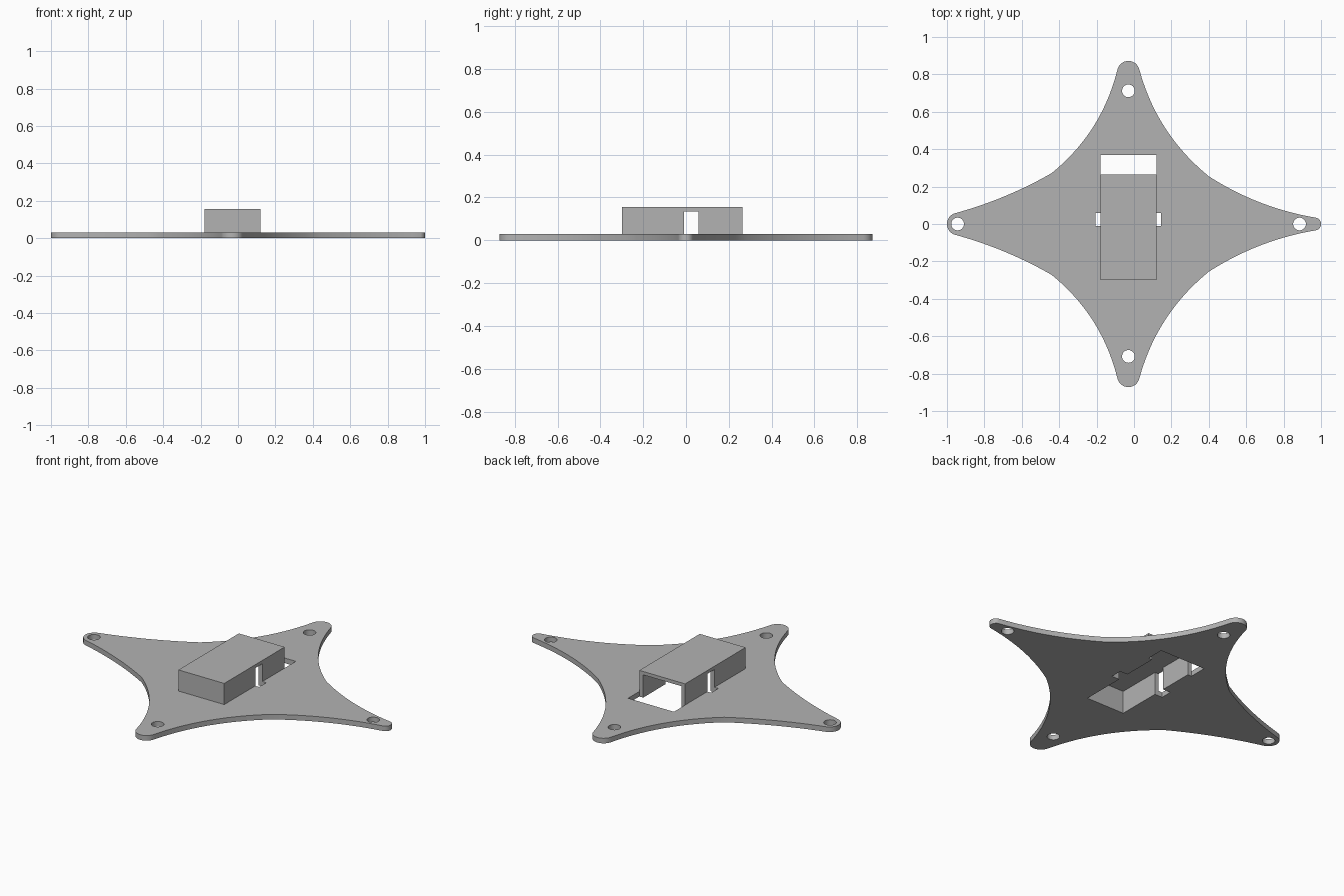
import bpy
from math import cos, sin, pi, radians
from mathutils import Vector

cube = bpy.data.objects.get("Cube")
if cube:
    bpy.data.objects.remove(cube, do_unlink=True)

grey = bpy.data.materials.new("plain grey")
grey.use_nodes = True
grey.diffuse_color = (0.45, 0.45, 0.45, 1)
grey.node_tree.nodes["Principled BSDF"].inputs["Base Color"].default_value = (0.45, 0.45, 0.45, 1)

PLATE, ROOF, TOP = 0.03, 0.135, 0.155      # heights of plate top, roof underside, roof top
X0, X1, Y0, Y1 = -0.18, 0.12, -0.30, 0.265  # housing footprint
WALL = 0.025
SLOT0, SLOT1 = -0.01, 0.058                # side slot range in y
CENTRE = -0.03


def extrude(name, loops, z0, z1):
    """Solid from flat loops; inner loops become holes."""
    curve = bpy.data.curves.new(name, "CURVE")
    curve.dimensions = "2D"
    curve.fill_mode = "BOTH"
    curve.extrude = (z1 - z0) / 2
    for loop in loops:
        spline = curve.splines.new("POLY")
        spline.points.add(len(loop) - 1)
        for point, (x, y) in zip(spline.points, loop):
            point.co = (x, y, 0, 1)
        spline.use_cyclic_u = True
    temp = bpy.data.objects.new(name + "_profile", curve)
    bpy.context.collection.objects.link(temp)
    bpy.context.view_layer.update()
    graph = bpy.context.evaluated_depsgraph_get()
    mesh = bpy.data.meshes.new_from_object(temp.evaluated_get(graph))
    bpy.data.objects.remove(temp, do_unlink=True)
    mesh.name = name
    for v in mesh.vertices:
        v.co.z += (z0 + z1) / 2
    mesh.materials.clear()
    mesh.materials.append(grey)
    obj = bpy.data.objects.new(name, mesh)
    bpy.context.collection.objects.link(obj)
    bpy.ops.object.select_all(action="DESELECT")
    obj.select_set(True)
    bpy.context.view_layer.objects.active = obj
    # weld the rim to the faces before smoothing
    bpy.ops.object.mode_set(mode="EDIT")
    bpy.ops.mesh.select_all(action="SELECT")
    bpy.ops.mesh.remove_doubles(threshold=0.0001)
    bpy.ops.mesh.normals_make_consistent(inside=False)
    bpy.ops.object.mode_set(mode="OBJECT")
    bpy.ops.object.shade_smooth_by_angle(angle=radians(30))
    return obj


def round_tip(x, y, r, start, end, steps=10):
    angles = [radians(start + (end - start) * i / steps) for i in range(steps + 1)]
    return [(x + r * cos(a), y + r * sin(a)) for a in angles]


def sweep(a, b, sag, steps=14):
    """Inner points of a shallow arc from a to b, bowed toward the centre."""
    a, b = Vector(a), Vector(b)
    side = Vector((a.y - b.y, b.x - a.x)).normalized()
    pts = []
    for i in range(1, steps):
        t = i / steps
        pts.append(tuple(a.lerp(b, t) + side * sag * 4 * t * (1 - t)))
    return pts


def rect(x0, x1, y0, y1):
    return [(x0, y0), (x1, y0), (x1, y1), (x0, y1)]


# Star-shaped plate: back half of the outline, then mirrored to the front
right_tip = round_tip(0.965, 0, 0.035, 0, 70)
back_tip = round_tip(CENTRE, 0.812, 0.06, 15, 165, 16)
left_tip = round_tip(-0.94, 0, 0.06, 108, 180)
right_knee, left_knee = (0.40, 0.255), (-0.44, 0.272)
half = (right_tip + sweep(right_tip[-1], right_knee, 0.032) + [right_knee]
        + sweep(right_knee, back_tip[0], 0.055) + back_tip
        + sweep(back_tip[-1], left_knee, 0.055) + [left_knee]
        + sweep(left_knee, left_tip[0], 0.018) + left_tip)
outline = half + [(x, -y) for x, y in reversed(half[1:-1])]

# Screw holes
holes = [round_tip(x, y, 0.034, 0, 348.75, 31)
         for x, y in ((CENTRE, 0.712), (CENTRE, -0.708), (-0.943, 0), (0.885, 0))]

# Opening under the housing, with slot notches and a wide mouth at the back
IN, OUT, MOUTH = X1 - WALL, X1 + 0.025, 0.37
side = [(IN, Y0 + WALL), (IN, SLOT0), (OUT, SLOT0), (OUT, SLOT1),
        (IN, SLOT1), (IN, Y1), (X1, Y1), (X1, MOUTH)]
opening = side + [(2 * CENTRE - x, y) for x, y in reversed(side)]
extrude("base_plate", [outline, opening] + holes, 0, PLATE)

# Housing: front walls, rear side walls, roof
extrude("housing_front_walls", [[
    (X0, Y0), (X1, Y0), (X1, SLOT0), (IN, SLOT0), (IN, Y0 + WALL),
    (X0 + WALL, Y0 + WALL), (X0 + WALL, SLOT0), (X0, SLOT0)]], PLATE, ROOF)
extrude("housing_left_wall", [rect(IN, X1, SLOT1, Y1)], PLATE, ROOF)
extrude("housing_right_wall", [rect(X0, X0 + WALL, SLOT1, Y1)], PLATE, ROOF)
extrude("housing_roof", [rect(X0, X1, Y0, Y1)], ROOF, TOP)
